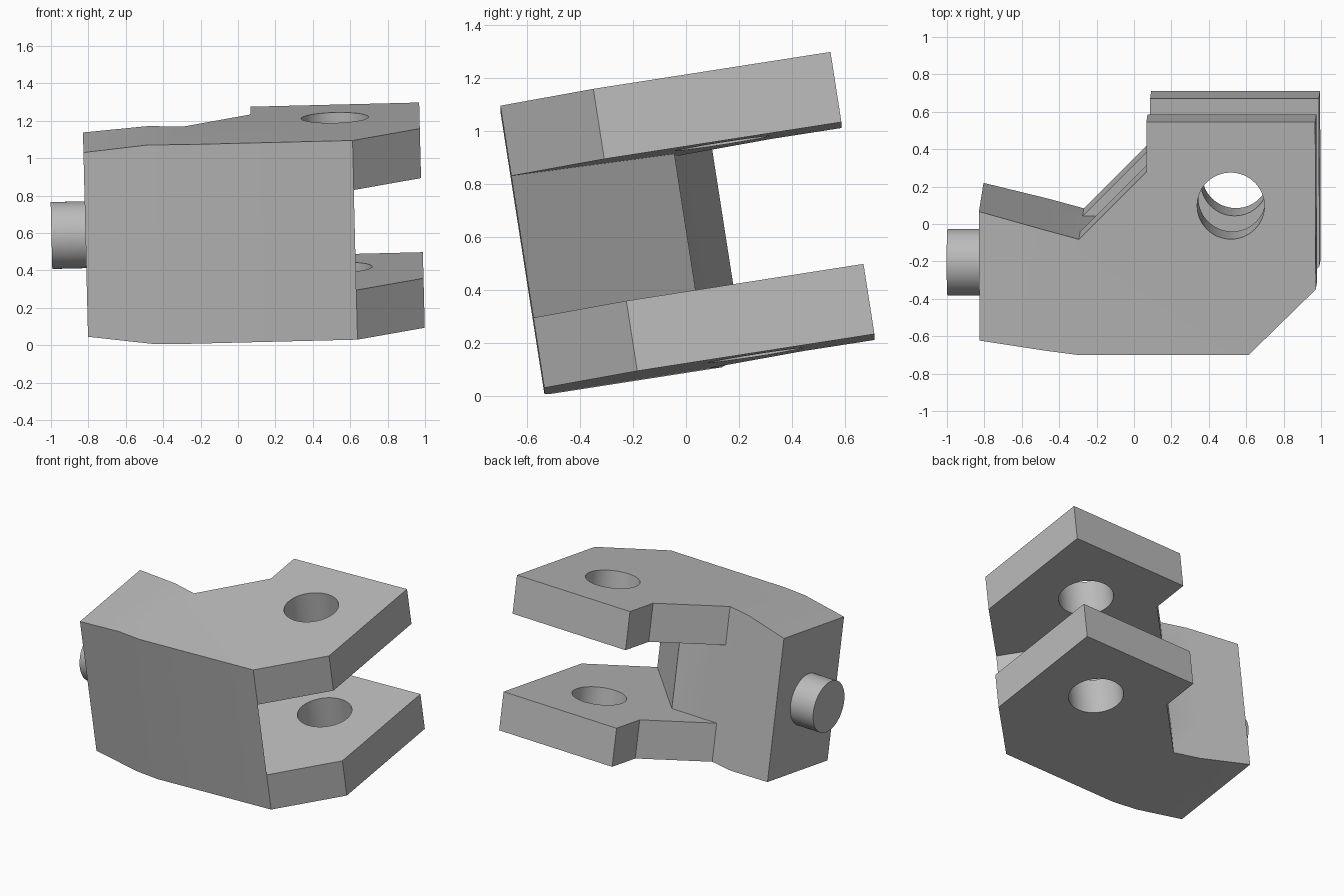
import bpy, bmesh
from math import radians
from mathutils import Matrix, Vector

if "Cube" in bpy.data.objects:
    bpy.data.objects.remove(bpy.data.objects["Cube"])

# One plain grey for the whole casting
grey = bpy.data.materials.new("machined_grey")
grey.use_nodes = True
colour = (0.5, 0.5, 0.5, 1)
grey.diffuse_color = colour
grey.node_tree.nodes["Principled BSDF"].inputs["Base Color"].default_value = colour

HEIGHT, LUG = 1.078, 0.268
MID = -HEIGHT / 2
TILT = Matrix.Translation((0, 0, 1.189)) @ Matrix.Rotation(radians(-1.42), 4, 'Y') @ Matrix.Rotation(radians(8.85), 4, 'X')


def add_object(name, bm):
    bmesh.ops.recalc_face_normals(bm, faces=bm.faces)
    mesh = bpy.data.meshes.new(name)
    bm.to_mesh(mesh)
    bm.free()
    mesh.materials.append(grey)
    ob = bpy.data.objects.new(name, mesh)
    ob.matrix_world = TILT
    bpy.context.collection.objects.link(ob)
    return ob


def cylinder(name, radius, depth, matrix):
    bm = bmesh.new()
    bmesh.ops.create_cone(bm, cap_ends=True, segments=64, radius1=radius,
                          radius2=radius, depth=depth, matrix=matrix)
    return add_object(name, bm)


# Plan of the fork: tail, web and lug corners
plan = {
    "tail_back": (-0.83, 0.061), "tail_front": (-0.83, -0.637),
    "bend_front": (-0.48, -0.685), "bend_back": (-0.48, -0.032),
    "web_front": (-0.3, -0.709), "nose": (0.61, -0.709),
    "inner": (0.065, -0.086), "notch": (-0.295, -0.083),
    "chamfer": (0.971, -0.354), "lug_right": (0.971, 0.552),
    "lug_left": (0.068, 0.552), "lug_step": (0.068, 0.283),
}
tail = ["tail_back", "tail_front", "bend_front", "bend_back"]
web = ["bend_back", "bend_front", "web_front", "nose", "inner", "notch"]
lug = ["notch", "inner", "nose", "chamfer", "lug_right", "lug_left", "lug_step"]
levels = [-HEIGHT, LUG - HEIGHT, -LUG, 0]

bm = bmesh.new()
verts = {}
for name, (x, y) in plan.items():
    for i, z in enumerate(levels):
        # The tail end is slightly thinner than the rest
        z = MID + (z - MID) * (0.925 if name.startswith("tail") else 1)
        verts[name, i] = bm.verts.new((x, y, z))


def cap(names, level):
    bm.faces.new([verts[n, level] for n in names])


def walls(names, layers):
    for a, b in zip(names, names[1:]):
        for i in layers:
            bm.faces.new([verts[a, i], verts[b, i], verts[b, i + 1], verts[a, i + 1]])


for level in (0, 3):
    cap(tail, level)
    cap(web, level)
for level in range(4):
    cap(lug, level)
walls(["notch", "bend_back", "tail_back", "tail_front", "bend_front", "web_front", "nose"], range(3))
walls(lug[2:] + ["notch"], (0, 2))
walls(["nose", "inner", "notch"], (1,))
fork = add_object("fork_body", bm)

# Pin hole through both lugs
cutter = cylinder("pin_hole_cutter", 0.18, 2, Matrix.Translation((0.518, 0.098, MID)))
cutter.hide_render = True
hole = fork.modifiers.new("pin_hole", 'BOOLEAN')
hole.operation = 'DIFFERENCE'
hole.solver = 'EXACT'
hole.object = cutter
bpy.context.view_layer.objects.active = fork
bpy.ops.object.modifier_apply(modifier=hole.name)
bpy.data.objects.remove(cutter)

# Round stub on the tail end
stub = cylinder("tail_stub", 0.179, 0.2,
                Matrix.Translation((-0.912, -0.291, MID)) @ Matrix.Rotation(radians(90), 4, 'Y'))

for ob in bpy.data.objects:
    ob.select_set(ob in (fork, stub))
bpy.ops.object.shade_smooth_by_angle(angle=radians(25))
